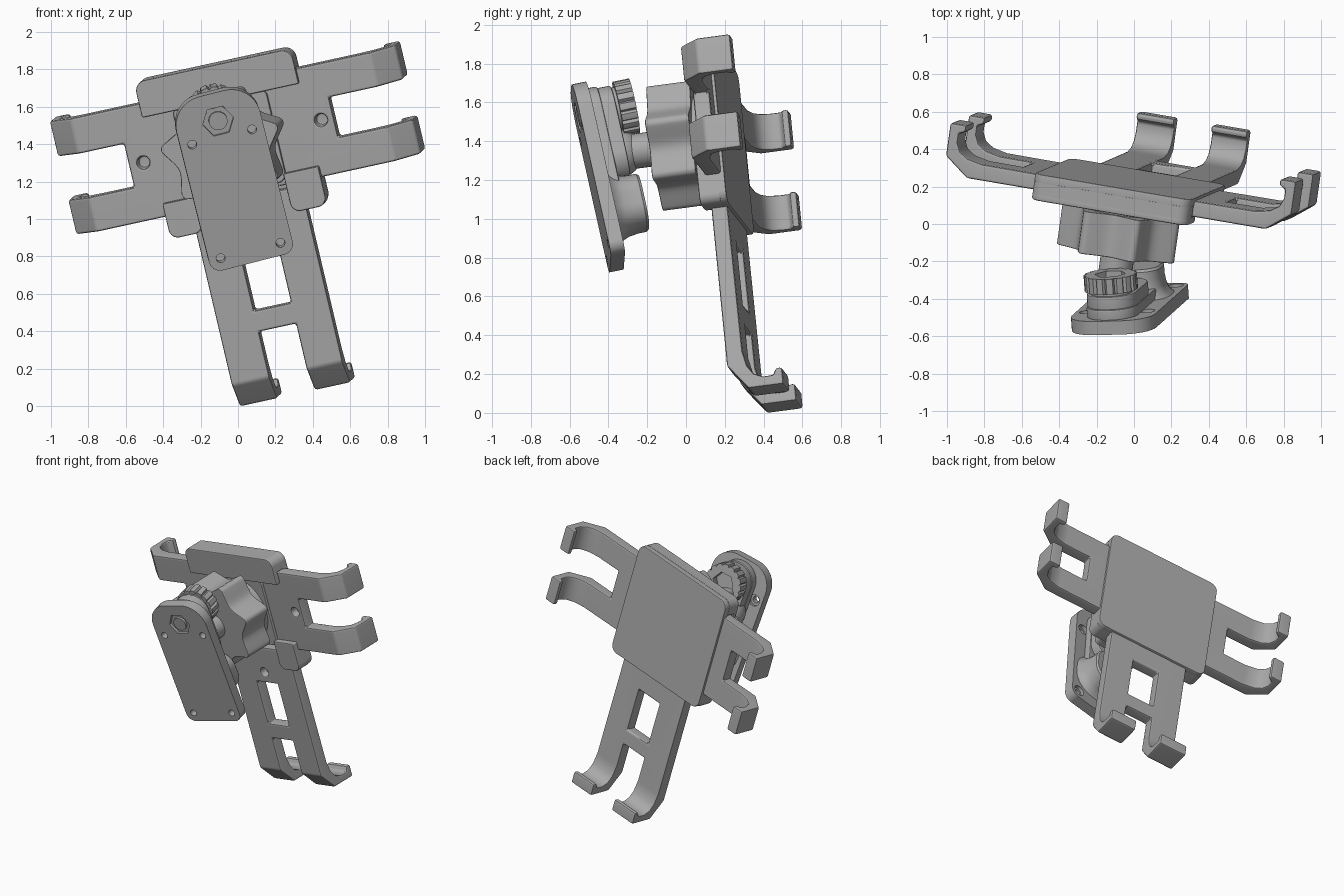
import bpy, bmesh
from math import sin, cos, pi, radians
from mathutils import Vector, Matrix

if "Cube" in bpy.data.objects:
    bpy.data.objects.remove(bpy.data.objects["Cube"], do_unlink=True)

grey = bpy.data.materials.new("matte grey plastic")
grey.use_nodes = True
grey.diffuse_color = (0.40, 0.40, 0.40, 1)
grey.node_tree.nodes["Principled BSDF"].inputs["Base Color"].default_value = (0.40, 0.40, 0.40, 1)


def frame(origin, x, y):
    """Right-handed frame from an origin and two rough axes."""
    x = Vector(x).normalized()
    y = Vector(y)
    y = (y - x * y.dot(x)).normalized()
    m = Matrix((x, y, x.cross(y))).transposed().to_4x4()
    m.translation = Vector(origin)
    return m


def rrect(u0, u1, v0, v1, top, bottom=None, seg=8):
    """Rounded rectangle with separate top and bottom corner radii."""
    bottom = top if bottom is None else bottom
    pts = []
    for k, (u, v, r) in enumerate([(u1, v1, top), (u0, v1, top), (u0, v0, bottom), (u1, v0, bottom)]):
        cu = u - r if u == u1 else u + r
        cv = v - r if v == v1 else v + r
        for i in range(seg + 1):
            a = (k + i / seg) * pi / 2
            pts.append((cu + r * cos(a), cv + r * sin(a)))
    return pts


def circle(u, v, r, n=32):
    return [(u + r * cos(2 * pi * i / n), v + r * sin(2 * pi * i / n)) for i in range(n)]


def box(u0, u1, v0, v1):
    return [(u0, v0), (u1, v0), (u1, v1), (u0, v1)]


def loft(name, rings, m):
    """Solid through a stack of (outline, height) rings."""
    bm = bmesh.new()
    loops = [[bm.verts.new((x, y, z)) for x, y in pts] for pts, z in rings]
    n = len(loops[0])
    for a, b in zip(loops, loops[1:]):
        for i in range(n):
            j = (i + 1) % n
            bm.faces.new((a[i], a[j], b[j], b[i]))
    bm.faces.new(loops[0])
    bm.faces.new(loops[-1])
    bmesh.ops.recalc_face_normals(bm, faces=bm.faces)
    me = bpy.data.meshes.new(name)
    bm.to_mesh(me)
    bm.free()
    me.materials.append(grey)
    ob = bpy.data.objects.new(name, me)
    bpy.context.collection.objects.link(ob)
    ob.matrix_world = m
    return ob


def finish(ob, bevel=0.0, cuts=()):
    """Cut openings, soften edges, smooth the shading."""
    bpy.context.view_layer.update()
    bpy.ops.object.select_all(action='DESELECT')
    bpy.context.view_layer.objects.active = ob
    ob.select_set(True)
    for c in cuts:
        c.hide_render = True
        mod = ob.modifiers.new("cut", 'BOOLEAN')
        mod.operation, mod.solver, mod.object = 'DIFFERENCE', 'EXACT', c
        bpy.ops.object.modifier_apply(modifier=mod.name)
        bpy.data.objects.remove(c, do_unlink=True)
    if bevel:
        mod = ob.modifiers.new("soft edges", 'BEVEL')
        mod.width, mod.segments = bevel, 2
        mod.limit_method, mod.angle_limit = 'ANGLE', radians(35)
        bpy.ops.object.modifier_apply(modifier=mod.name)
    bpy.ops.object.shade_smooth_by_angle(angle=radians(32))
    mod = ob.modifiers.new("flat faces stay flat", 'WEIGHTED_NORMAL')
    mod.keep_sharp = True
    bpy.ops.object.modifier_apply(modifier=mod.name)


def prism(name, pts, lo, hi, m, bevel=0.0, cuts=()):
    """Outline extruded from lo to hi; cuts are (outline, lo, hi)."""
    ob = loft(name, [(pts, lo), (pts, hi)], m)
    finish(ob, bevel, [loft("cutter", [(p, a), (p, b)], m) for p, a, b in cuts])


# Cradle frame: x across, y up, z towards the front
cradle = frame((-0.03, 0.24, 1.415), (0.963, -0.164, 0.21), (-0.223, -0.097, 0.97))
C = cradle.translation
U, V, F = (cradle.col[i].to_3d() for i in range(3))

# Back plate with rails that hold the sliding arms
prism("back_plate", rrect(-0.425, 0.445, -0.43, 0.435, 0.06), -0.003, 0.045, cradle, 0.008)
prism("top_rail", rrect(-0.425, 0.445, 0.24, 0.435, 0.06, 0.01), 0.10, 0.14, cradle, 0.01)
prism("top_rail_spacer", rrect(-0.425, 0.445, 0.325, 0.435, 0.06, 0.005), 0.04, 0.11, cradle)
prism("left_corner_rail", rrect(0.25, 0.445, -0.43, -0.215, 0.01, 0.05), 0.03, 0.14, cradle, 0.01)
prism("right_corner_rail", rrect(-0.425, -0.24, -0.43, -0.235, 0.01, 0.05), 0.03, 0.14, cradle, 0.01)
prism("centre_housing", rrect(-0.26, 0.26, -0.26, 0.26, 0.05), 0.04, 0.12, cradle, 0.01)


def hook_profile(start, tip, depth):
    """Side outline of an arm ending in a lipped hook."""
    return [(start, 0.10), (tip - 0.13, 0.10), (tip, 0), (tip, -depth), (tip - 0.09, -depth),
            (tip - 0.09, 0.035 - depth), (tip - 0.055, 0.05 - depth), (tip - 0.055, -0.08),
            (tip - 0.075, -0.035), (tip - 0.12, -0.005), (tip - 0.2, 0.012), (start, 0.015)]


def bolt_hole(s, m, z):
    """Blind round cutter in the front of an arm."""
    turned = m @ Matrix.Translation((s, 0, z)) @ Matrix.Rotation(-pi / 2, 4, 'X')
    return loft("cutter", [(circle(0, 0, 0.033), 0.045), (circle(0, 0, 0.033), 0.5)], turned)


def forked_arm(name, axis, start, tip, depth, lo, hi, gap, windows, hole):
    """Two-pronged sliding arm; windows are (start, end) along its length."""
    m = frame(C, axis, F)
    ob = loft(name, [(hook_profile(start, tip, depth), lo), (hook_profile(start, tip, depth), hi)], m)
    cuts = []
    for a, b in windows:
        opening = box(a, b, -0.6, 0.6)
        cuts.append(loft("cutter", [(opening, gap[0]), (opening, gap[1])], m))
    cuts.append(bolt_hole(hole, m, sum(gap) / 2))
    finish(ob, 0.014, cuts)


forked_arm("left_arm", U, 0.2, 0.98, 0.18, -0.32, 0.28, (-0.13, 0.09), [(0.58, 1.5)], 0.51)
forked_arm("right_arm", -U, 0.2, 0.94, 0.18, -0.31, 0.315, (-0.12, 0.12), [(0.56, 1.5)], 0.48)
forked_arm("lower_arm", -V, 0.3, 1.4, 0.185, -0.325, 0.29, (-0.125, 0.08),
           [(0.58, 0.905), (1.02, 1.8)], 0.5)

# Scalloped clamping knob, its collar, and the ball stem
scallops = []
for i in range(140):
    a = 2 * pi * i / 140
    r = min(0.33, 0.342 - 0.085 * abs(sin(3.5 * a)))
    scallops.append((r * cos(a + radians(12)), r * sin(a + radians(12))))
prism("clamp_knob", scallops, 0.17, 0.40, cradle, 0.008)
prism("knob_collar", circle(0, 0, 0.24, 48), 0.1, 0.18, cradle)
prism("ball_stem", circle(0, 0, 0.09), 0.38, 0.60, cradle)
bpy.ops.mesh.primitive_uv_sphere_add(segments=32, ring_count=16, radius=0.125,
                                     location=cradle @ Vector((0, 0, 0.60)))
ball = bpy.context.object
ball.name = "ball_joint"
ball.data.materials.append(grey)
bpy.ops.object.shade_smooth()

# Wall mount frame: z towards the front, front face at z = 0
mount = frame((-0.03, -0.492, 1.22), (0.969, 0.02, 0.247), (-0.24, -0.212, 0.947))
nut_v = 0.32
holes = []
for u in (-0.165, 0.165):
    for v in (-0.41, 0.23):
        holes.append((circle(u, v, 0.024, 20), -0.3, 0.1))
        holes.append((circle(u, v, 0.042, 20), -0.3, -0.05))
holes.append((circle(0, nut_v, 0.085, 6), -0.02, 0.1))
prism("mount_plate", rrect(-0.23, 0.23, -0.477, 0.475, 0.16, 0.06), -0.075, 0, mount, 0.008, holes)
prism("bolt_end", circle(0, nut_v, 0.05), -0.06, -0.003, mount)

# Clamp layers behind the plate
prism("lower_clamp", rrect(-0.14, 0.14, -0.34, 0.455, 0.135), -0.13, -0.07, mount, 0.01)
prism("upper_clamp", rrect(-0.135, 0.135, -0.06, 0.445, 0.13), -0.20, -0.125, mount, 0.01)

# Flared socket post below the ball
post = []
for grow, z in ((0.05, -0.07), (0.022, -0.095), (0.007, -0.13), (0, -0.18), (0, -0.225), (-0.01, -0.238)):
    post.append((rrect(-0.155 - grow, 0.155 + grow, -0.335 - grow, -0.05 + grow, 0.11 + grow), z))
finish(loft("socket_post", post, mount))

# Ribbed thumb nut with a hexagonal socket
ribs = []
for i in range(80):
    a = 2 * pi * i / 80
    r = 0.128 if i % 5 == 0 else 0.143
    ribs.append((r * cos(a), nut_v + r * sin(a)))
prism("thumb_nut", ribs, -0.30, -0.215, mount, 0.0, [(circle(0, nut_v, 0.085, 6), -0.4, -0.25)])
prism("nut_collar", circle(0, nut_v, 0.115), -0.22, -0.19, mount)
